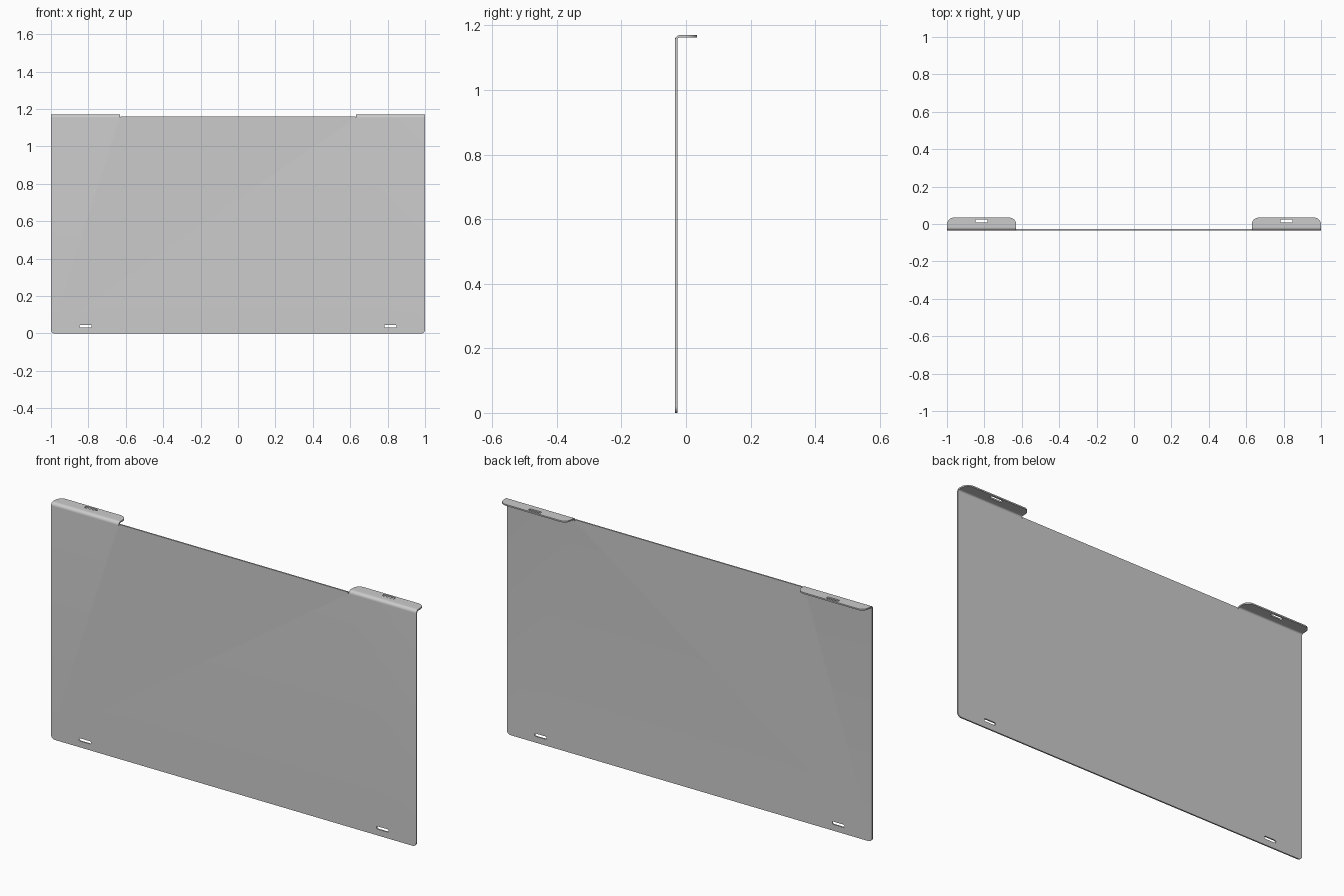
import bpy, bmesh
from math import pi, sin, cos

if "Cube" in bpy.data.objects:
    bpy.data.objects.remove(bpy.data.objects["Cube"])

T = 0.007                      # sheet thickness
Y0 = -0.034                    # front face of the sheet
TOP = 1.17                     # overall height
R = 0.016                      # outer bend radius
ZB = TOP - R                   # bend start
L = R * pi / 2                 # unfolded bend length
CY = Y0 + R                    # bend axis
V_END = ZB + L + 0.034 - CY    # unfolded end of the tabs
EDGE = 1.161                   # top edge between the tabs
TAB = 0.63                     # inner side of the tabs


def arc(cx, cy, r, start, n=8):
    """Quarter circle, anticlockwise from the start angle in degrees."""
    return [(cx + r * cos(start * pi / 180 + pi / 2 * i / n),
             cy + r * sin(start * pi / 180 + pi / 2 * i / n)) for i in range(n + 1)]


def slot(cx, cy, w, h, r):
    x, y = w / 2 - r, h / 2 - r
    return (arc(cx + x, cy + y, r, 0, 4) + arc(cx - x, cy + y, r, 90, 4)
            + arc(cx - x, cy - y, r, 180, 4) + arc(cx + x, cy - y, r, 270, 4))


# Unfolded outline: right half, then its mirror image
rc, rb = 0.036, 0.02
half = (arc(1 - rb, rb, rb, 270)
        + arc(1 - rc, V_END - rc, rc, 0) + arc(TAB + rc, V_END - rc, rc, 90)
        + [(TAB, ZB), (TAB - 0.003, ZB), (TAB - 0.003, EDGE)])
outline = half + [(-x, y) for x, y in reversed(half)]

# Slots in the bottom edge and in the tabs
loops = [outline]
for s in (-1, 1):
    loops.append(slot(s * 0.815, 0.038, 0.066, 0.014, 0.006))
    loops.append(slot(s * 0.815, ZB + L + 0.016 - CY, 0.066, 0.016, 0.006))

# Flat filled sheet
curve = bpy.data.curves.new("flat_sheet", 'CURVE')
curve.dimensions = '2D'
curve.fill_mode = 'BOTH'
curve.extrude = T / 2
for pts in loops:
    sp = curve.splines.new('POLY')
    sp.points.add(len(pts) - 1)
    for p, (x, y) in zip(sp.points, pts):
        p.co = (x, y, 0, 1)
    sp.use_cyclic_u = True
flat = bpy.data.objects.new("flat_sheet", curve)
bpy.context.collection.objects.link(flat)
mesh = bpy.data.meshes.new_from_object(flat)
bpy.data.objects.remove(flat)

# Cut bend lines, then fold the tabs backwards
bm = bmesh.new()
bm.from_mesh(mesh)
bmesh.ops.remove_doubles(bm, verts=bm.verts, dist=1e-5)
N = 10
for i in range(N + 1):
    bmesh.ops.bisect_plane(bm, geom=bm.verts[:] + bm.edges[:] + bm.faces[:],
                           plane_co=(0, ZB + L * i / N, 0), plane_no=(0, 1, 0), dist=1e-6)
for v in bm.verts:
    x, u, d = v.co.x, v.co.y, T / 2 - v.co.z
    if u <= ZB or abs(x) < TAB - 0.001:
        v.co = (x, Y0 + d, u)
    elif u < ZB + L:
        a = (u - ZB) / R
        v.co = (x, CY - (R - d) * cos(a), ZB + (R - d) * sin(a))
    else:
        v.co = (x, CY + u - ZB - L, TOP - d)
bmesh.ops.recalc_face_normals(bm, faces=bm.faces)
bm.to_mesh(mesh)
bm.free()

panel = bpy.data.objects.new("folded_panel", mesh)
mesh.name = "folded_panel"
bpy.context.collection.objects.link(panel)
bpy.context.view_layer.objects.active = panel
panel.select_set(True)
bpy.ops.object.shade_smooth_by_angle()
